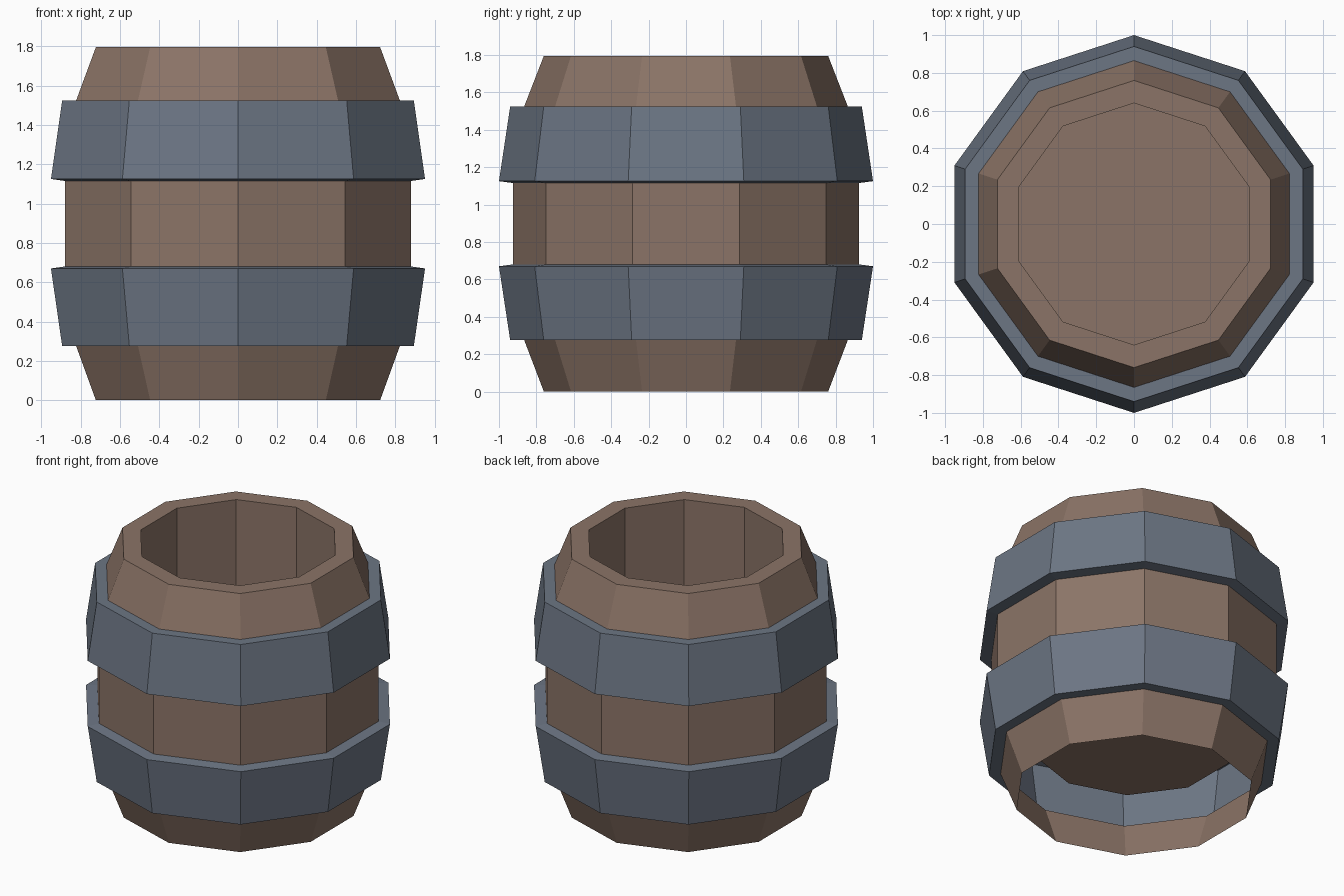
import bpy
import bmesh
from math import cos, sin, pi

if "Cube" in bpy.data.objects:
    bpy.data.objects.remove(bpy.data.objects["Cube"])

SIDES = 10


def material(name, rgb):
    m = bpy.data.materials.new(name)
    m.diffuse_color = (*rgb, 1)
    m.use_nodes = True
    m.node_tree.nodes["Principled BSDF"].inputs["Base Color"].default_value = m.diffuse_color
    return m


def ring_shell(name, profile, mat, cap_end=False):
    """Sweep an (r, z) profile around z as a flat ten-sided shell."""
    bm = bmesh.new()
    rings = []
    for r, z in profile:
        angles = [pi / 2 + 2 * pi * i / SIDES for i in range(SIDES)]
        rings.append([bm.verts.new((r * cos(a), r * sin(a), z)) for a in angles])
    for low, high in zip(rings, rings[1:]):
        for i in range(SIDES):
            j = (i + 1) % SIDES
            bm.faces.new((low[i], low[j], high[j], high[i]))
    if cap_end:
        bm.faces.new(rings[-1])
    mesh = bpy.data.meshes.new(name)
    bm.to_mesh(mesh)
    bm.free()
    mesh.materials.append(mat)
    obj = bpy.data.objects.new(name, mesh)
    bpy.context.collection.objects.link(obj)
    return obj


wood = material("wood", (0.26, 0.175, 0.135))
iron = material("iron", (0.15, 0.18, 0.23))

# Wooden staves: open bottom skirt, middle section, top with rim and inner well
ring_shell("lower_staves", [(0.76, 0), (0.865, 0.275)], wood)
ring_shell("middle_staves", [(0.925, 0.68), (0.925, 1.115)], wood)
ring_shell("upper_staves_and_well",
           [(0.865, 1.525), (0.76, 1.795), (0.64, 1.795), (0.64, 0.37)],
           wood, cap_end=True)

# Iron hoops, mirrored about mid height, widest toward the middle
ring_shell("lower_hoop",
           [(0.865, 0.275), (0.94, 0.275), (1.0, 0.67), (0.925, 0.68)], iron)
ring_shell("upper_hoop",
           [(0.925, 1.115), (1.0, 1.125), (0.94, 1.525), (0.865, 1.525)], iron)
